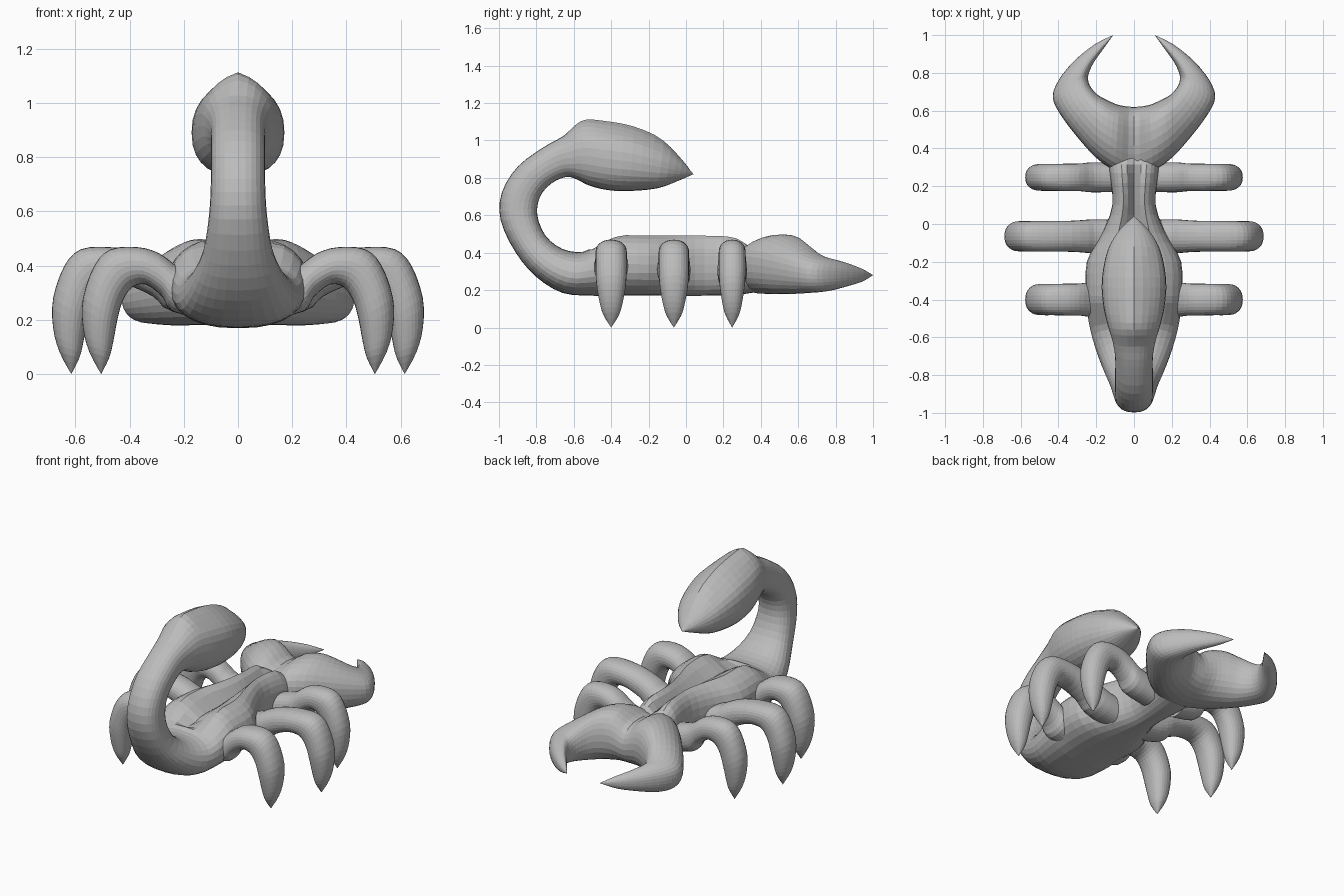
import bpy, bmesh, math

SEG = 28

grey = bpy.data.materials.new("plain grey")
grey.diffuse_color = (0.5, 0.5, 0.5, 1)


def clamp(t):
    return max(0.0, min(1.0, t))


def smooth(stations, steps=3):
    """Catmull-Rom interpolation through tuples of numbers."""
    out = []
    n = len(stations)
    for i in range(n - 1):
        p0, p1 = stations[max(i - 1, 0)], stations[i]
        p2, p3 = stations[i + 1], stations[min(i + 2, n - 1)]
        for k in range(steps):
            t = k / steps
            out.append(tuple(
                0.5 * (2 * b + (c - a) * t + (2 * a - 5 * b + 4 * c - d) * t * t
                       + (3 * b - a - 3 * c + d) * t ** 3)
                for a, b, c, d in zip(p0, p1, p2, p3)))
    out.append(stations[-1])
    return out


def loft(name, stations, point, power=0.9):
    """Skin rounded rings; point(station, c, s) gives the surface position."""
    bm = bmesh.new()
    rings = []
    for st in smooth(stations):
        ring = []
        for i in range(SEG):
            a = 2 * math.pi * i / SEG
            c, s = [math.copysign(abs(v) ** power, v) if abs(v) > 1e-6 else 0.0
                    for v in (math.cos(a), math.sin(a))]
            ring.append(bm.verts.new(point(st, c, s)))
        rings.append(ring)
    for r, q in zip(rings, rings[1:]):
        for i in range(SEG):
            j = (i + 1) % SEG
            bm.faces.new((r[i], r[j], q[j], q[i]))
    bm.faces.new(rings[0])
    bm.faces.new(rings[-1])
    bmesh.ops.remove_doubles(bm, verts=bm.verts, dist=0.0015)
    bmesh.ops.recalc_face_normals(bm, faces=bm.faces)
    me = bpy.data.meshes.new(name)
    bm.to_mesh(me)
    bm.free()
    me.materials.append(grey)
    ob = bpy.data.objects.new(name, me)
    bpy.context.collection.objects.link(ob)
    return ob


# Body, curled tail and stinger: inner y, z, outer y, z, half width
body = [
    (0.38, 0.40, 0.38, 0.19, 0.14), (0.27, 0.49, 0.27, 0.175, 0.13),
    (0.10, 0.505, 0.10, 0.17, 0.115), (-0.05, 0.505, -0.05, 0.17, 0.17),
    (-0.20, 0.505, -0.20, 0.17, 0.25), (-0.38, 0.505, -0.38, 0.17, 0.253),
    (-0.47, 0.455, -0.50, 0.17, 0.245), (-0.55, 0.405, -0.66, 0.185, 0.22),
    (-0.66, 0.42, -0.80, 0.27, 0.175), (-0.75, 0.49, -0.91, 0.40, 0.13),
    (-0.795, 0.60, -0.99, 0.57, 0.107), (-0.78, 0.70, -0.985, 0.72, 0.10),
    (-0.72, 0.77, -0.90, 0.86, 0.10), (-0.64, 0.805, -0.76, 0.965, 0.10),
    (-0.58, 0.79, -0.65, 1.025, 0.115), (-0.52, 0.76, -0.56, 1.075, 0.138),
    (-0.42, 0.735, -0.44, 1.07, 0.163), (-0.30, 0.73, -0.28, 1.04, 0.17),
    (-0.15, 0.745, -0.12, 0.97, 0.138), (-0.04, 0.785, -0.02, 0.885, 0.075),
    (0.04, 0.82, 0.04, 0.82, 0.0)]


def body_point(st, c, s):
    iy, iz, oy, oz, w = st
    x = c * w
    y = (iy + oy) / 2 + s * (iy - oy) / 2
    z = (iz + oz) / 2 + s * (iz - oz) / 2
    # groove along the back, wider towards the tail
    if s > 0 and z < 0.56 and y > -0.52:
        width = 0.05 + 0.09 * clamp((0.1 - y) / 0.5)
        depth = 0.09 * clamp((y + 0.54) / 0.12) * clamp((0.36 - y) / 0.1)
        z -= depth * max(0, 1 - abs(x) / width)
    # crease on top of the stinger
    if s < 0 and z > 0.85 and y > -0.66:
        rise = 0.035 * clamp((y + 0.66) / 0.12) * clamp((0.04 - y) / 0.2)
        z += rise * max(0, 1 - abs(x) / 0.1)
    return x, y, z


loft("body_and_tail", body, body_point, 0.85)

# Head and claws: inner x, y, outer x, y, bottom, top (one half, mirrored)
claw = [
    (0.0, 0.62, 0.0, 0.24, 0.18, 0.44), (0.08, 0.63, 0.10, 0.28, 0.18, 0.49),
    (0.15, 0.66, 0.20, 0.35, 0.18, 0.495), (0.20, 0.69, 0.30, 0.46, 0.18, 0.46),
    (0.235, 0.735, 0.39, 0.58, 0.185, 0.41), (0.243, 0.775, 0.43, 0.67, 0.19, 0.38),
    (0.235, 0.81, 0.40, 0.76, 0.20, 0.365), (0.21, 0.86, 0.32, 0.86, 0.22, 0.345),
    (0.16, 0.93, 0.21, 0.95, 0.245, 0.315), (0.11, 1.0, 0.11, 1.0, 0.28, 0.28)]
other = [(-a, b, -c, d, e, f) for a, b, c, d, e, f in claw[:0:-1]]


def claw_point(st, c, s):
    ix, iy, ox, oy, zb, zt = st
    u = c / 2 + 0.1 * max(s, 0) * (1 - c * c)   # top leans to the inner edge
    return ((ix + ox) / 2 + u * (ix - ox), (iy + oy) / 2 + u * (iy - oy),
            (zb + zt) / 2 + s * (zt - zb) / 2)


loft("head_and_claws", other + claw, claw_point)

# Legs: under x, z, upper x, z, half width
leg = [
    (0.10, 0.20, 0.10, 0.36, 0.09), (0.24, 0.23, 0.21, 0.39, 0.092),
    (0.28, 0.285, 0.29, 0.445, 0.085), (0.34, 0.33, 0.37, 0.468, 0.084),
    (0.39, 0.32, 0.47, 0.46, 0.083), (0.425, 0.27, 0.53, 0.40, 0.083),
    (0.445, 0.20, 0.572, 0.28, 0.08), (0.46, 0.12, 0.572, 0.17, 0.064),
    (0.475, 0.06, 0.548, 0.08, 0.043), (0.505, 0.0, 0.505, 0.0, 0.0)]


def make_leg(name, y0, scale, reach, side):
    def leg_point(st, c, s):
        ix, iz, ox, oz, w = st
        x = (ix + ox) / 2 + s * (ox - ix) / 2
        z = (iz + oz) / 2 + s * (oz - iz) / 2
        x += reach * clamp((x - 0.24) / 0.14)
        return side * x, y0 + c * w * scale, max(z, 0)
    loft(name, leg, leg_point)


for pair, y0, scale, reach in (("tail_end", -0.40, 1.0, 0.0),
                               ("middle", -0.065, 0.97, 0.11),
                               ("claw_end", 0.247, 0.86, 0.0)):
    for label, side in (("left", -1), ("right", 1)):
        make_leg(f"{pair}_leg_{label}", y0, scale, reach, side)
